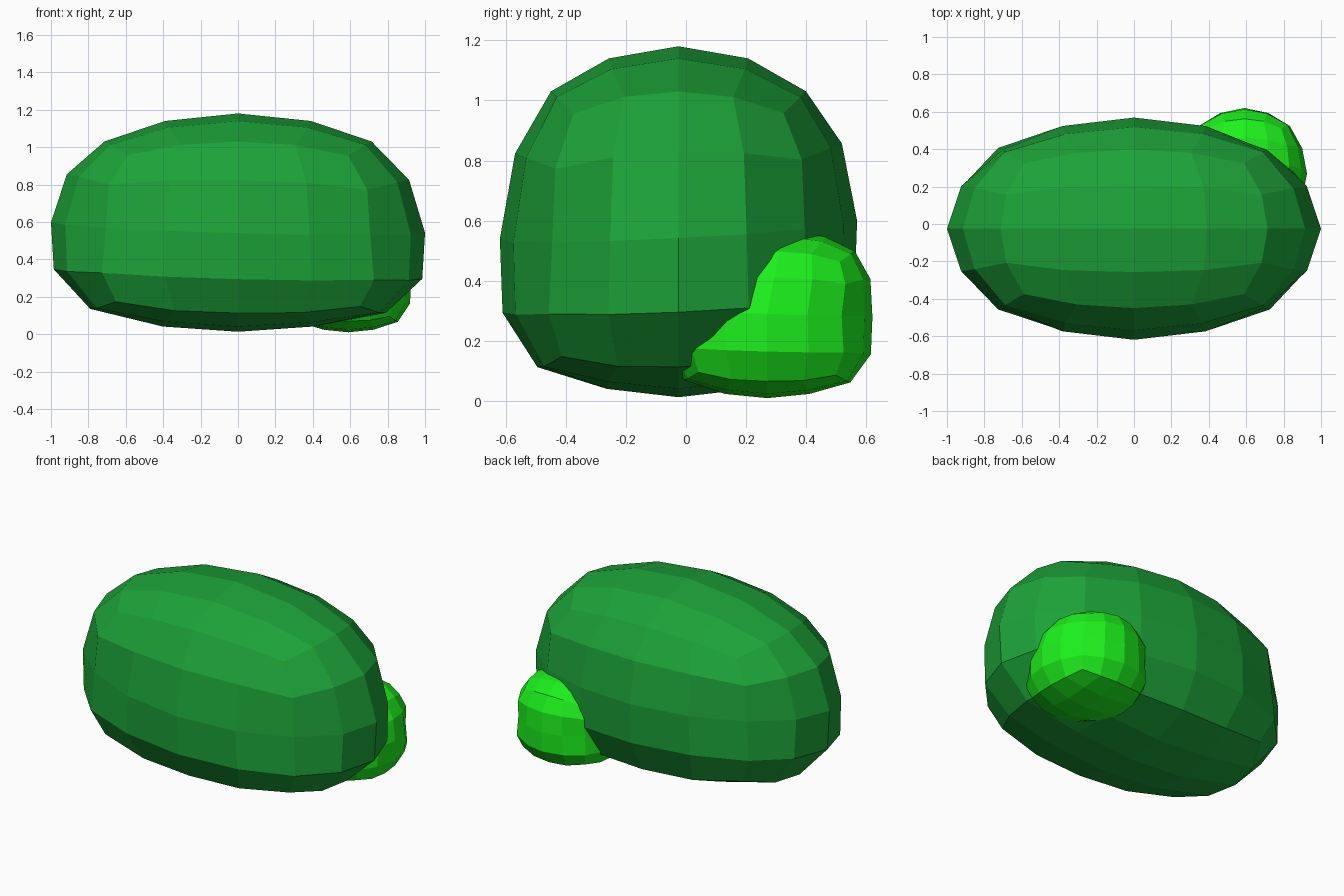
import bpy, bmesh

if "Cube" in bpy.data.objects:
    bpy.data.objects.remove(bpy.data.objects["Cube"])

# Remap of unit-sphere height (u) to height and sideways bulge
UP = [(0, 0, 1), (.29, .37, 1.03), (.383, .443, .99), (.577, .635, 1.02),
      (.707, .754, 1.01), (.924, .934, 1.02), (1, 1, 1.0)]
DOWN = [(0, 0, 1), (.29, .43, 1.08), (.383, .447, 1.066), (.577, .71, 1.13),
        (.68, .79, 1.12), (.707, .80, 1.117), (.924, .95, 1.05), (1, 1, 1)]


def remap(u, table):
    for (a, h0, s0), (b, h1, s1) in zip(table, table[1:]):
        if u <= b:
            t = (u - a) / (b - a)
            return h0 + t * (h1 - h0), s0 + t * (s1 - s0)
    return table[-1][1:]


def rounded_lump(name, color, centre, radius, up, down, tilt, lean):
    """Quad sphere with a flattened, fuller underside."""
    bm = bmesh.new()
    bmesh.ops.create_cube(bm, size=2)
    for v in bm.verts:
        v.co.normalize()
    for _ in range(2):
        bmesh.ops.subdivide_edges(bm, edges=bm.edges[:], cuts=1, use_grid_fill=True)
        for v in bm.verts:
            v.co.normalize()
    for v in bm.verts:
        x, y, u = v.co
        h, s = remap(abs(u), UP if u >= 0 else DOWN)
        fade = max(0, 1 - (max(u, -u - .3) / .6) ** 2) if u > 0 or u < -.3 else 1
        z = h * up if u >= 0 else -h * down
        z += (tilt[0] * x + tilt[1] * y) * fade
        v.co = (centre[0] + x * s * radius[0],
                centre[1] + y * s * radius[1] + lean * max(0, u),
                centre[2] + z)
    mesh = bpy.data.meshes.new(name)
    bm.to_mesh(mesh)
    bm.free()
    mat = bpy.data.materials.new(name + "_green")
    mat.diffuse_color = color
    mat.use_nodes = True
    mat.node_tree.nodes["Principled BSDF"].inputs["Base Color"].default_value = mat.diffuse_color
    mesh.materials.append(mat)
    obj = bpy.data.objects.new(name, mesh)
    bpy.context.collection.objects.link(obj)
    return obj


# Large dark body
rounded_lump("body", (.012, .36, .04, 1), (0, -.025, .57), (1, .594),
             .61, .557, (-.028, .03), 0)
# Small bright lump at the back right
rounded_lump("side_lump", (.012, .88, .012, 1), (.59, .27, .29), (.335, .35),
             .275, .28, (0, -.01), .06)
